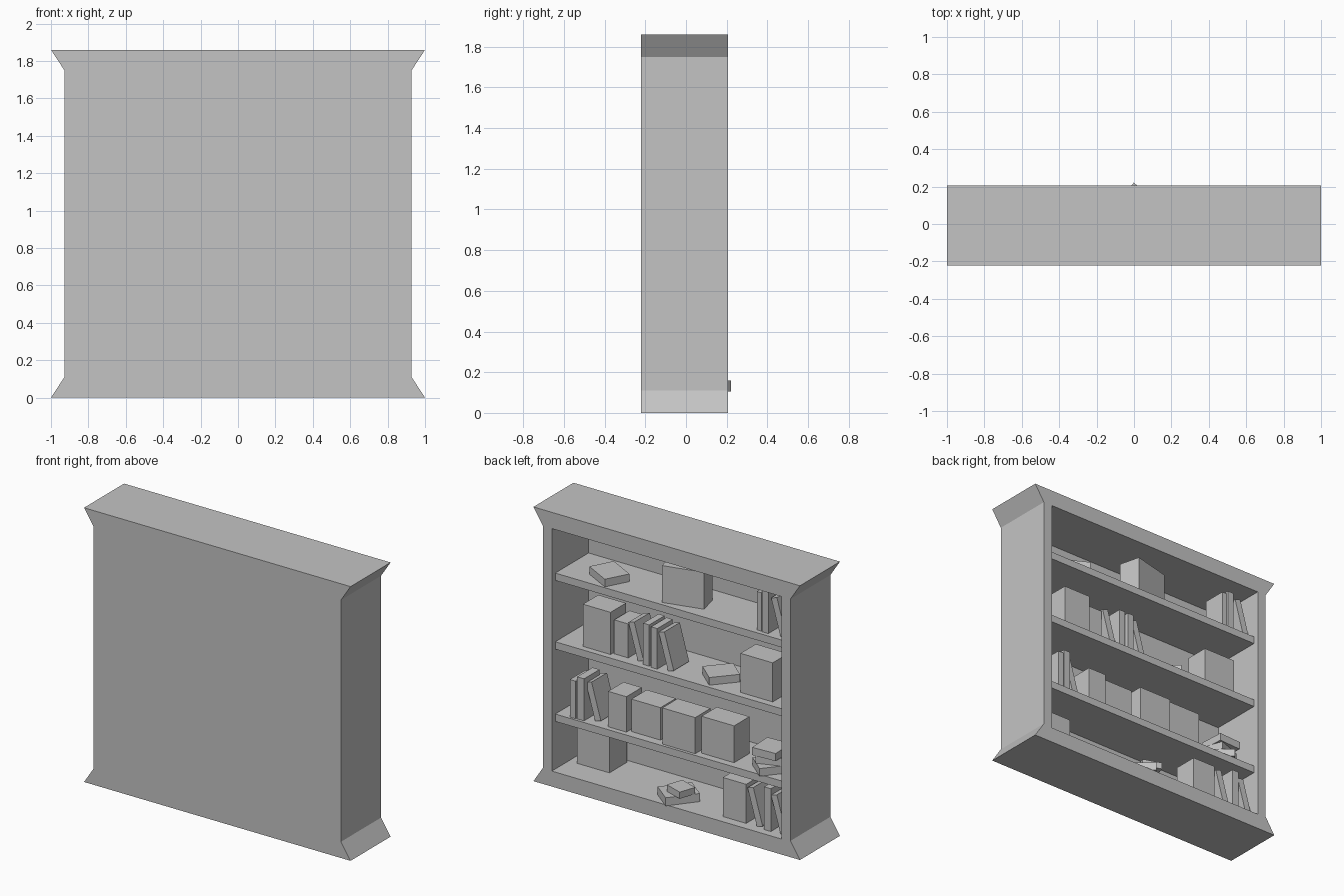
import bpy, bmesh
from math import radians
from mathutils import Matrix, Vector

if "Cube" in bpy.data.objects:
    bpy.data.objects.remove(bpy.data.objects["Cube"])

grey = bpy.data.materials.new("plain grey")
grey.diffuse_color = (0.55, 0.55, 0.55, 1)
grey.use_nodes = True
grey.node_tree.nodes["Principled BSDF"].inputs["Base Color"].default_value = grey.diffuse_color

FRONT, BACK, INNER_BACK = 0.207, -0.222, -0.187
FLOOR, CEILING, INSIDE = 0.105, 1.75, 0.862


def finish(name, bm):
    bmesh.ops.recalc_face_normals(bm, faces=bm.faces)
    mesh = bpy.data.meshes.new(name)
    bm.to_mesh(mesh)
    bm.free()
    mesh.materials.append(grey)
    bpy.context.collection.objects.link(bpy.data.objects.new(name, mesh))


def box(name, centre, size, yaw=0, lean=0, rest=None):
    """Box turned about z and tilted about y; rest drops its lowest point to that height."""
    bm = bmesh.new()
    bmesh.ops.create_cube(bm, size=1)
    turn = Matrix.Rotation(radians(yaw), 4, 'Z') @ Matrix.Rotation(radians(lean), 4, 'Y')
    bm.transform(Matrix.Translation(centre) @ turn @ Matrix.Diagonal((*size, 1)))
    if rest is not None:
        drop = rest - min(v.co.z for v in bm.verts)
        bm.transform(Matrix.Translation((0, 0, drop)))
    finish(name, bm)


# Cabinet: flared outline with one rectangular recess open towards +y
bm = bmesh.new()
outline = [(-1, 0), (1, 0), (.928, .11), (.928, 1.75), (1, 1.86), (-1, 1.86), (-.928, 1.75), (-.928, .11)]
opening = [(-INSIDE, FLOOR), (INSIDE, FLOOR), (INSIDE, CEILING), (-INSIDE, CEILING)]


def ring(points, y):
    return [bm.verts.new((x, y, z)) for x, z in points]


def walls(a, b):
    for i in range(len(a)):
        j = (i + 1) % len(a)
        bm.faces.new((a[i], a[j], b[j], b[i]))


o_back, o_front = ring(outline, BACK), ring(outline, FRONT)
i_front, i_back = ring(opening, FRONT), ring(opening, INNER_BACK)
walls(o_back, o_front)
walls(i_front, i_back)
bm.faces.new(o_back)
bm.faces.new(i_back)
o, i = o_front, i_front
for rim in ((o[0], o[1], o[2], i[1], i[0], o[7]), (o[2], o[3], i[2], i[1]),
            (o[3], o[4], o[5], o[6], i[3], i[2]), (o[6], o[7], i[0], i[3])):
    bm.faces.new(rim)
finish("cabinet", bm)

# Shelves
LOW, MID, HIGH = 0.478, 0.968, 1.434
for name, top in (("low_shelf", LOW), ("middle_shelf", MID), ("high_shelf", HIGH)):
    box(name, (0, (0.17 + INNER_BACK) / 2, top - 0.025), (2 * INSIDE, 0.17 - INNER_BACK, 0.05))


def upright(z, x0, x1, y, h, depth=0.165, name="upright_book"):
    box(name, ((x0 + x1) / 2, y - depth / 2, z + h / 2), (abs(x1 - x0), depth, h))


def leaning(z, x, y, h=0.255, thick=0.045):
    box("leaning_book", (x, y - 0.083, z), (thick, 0.165, h), lean=16, rest=z)


def flat(z, x, y, w, d, yaw, h=0.052):
    box("flat_book", (x, y, z + h / 2), (w, d, h), yaw=yaw)


# High shelf
flat(HIGH, .55, .036, .21, .17, -28)
box("book_block", (-.037, .038, HIGH + .125), (.277, .148, .25), yaw=14)
upright(HIGH, -.626, -.66, .135, .26)
upright(HIGH, -.668, -.716, .14, .28)
leaning(HIGH, -.79, .135)

# Middle shelf
upright(MID, .685, .477, .127, .286, name="book_block")
upright(MID, .465, .36, .105, .23, name="book_block")
leaning(MID, .298, .11)
upright(MID, .23, .185, .13, .28)
upright(MID, .166, .12, .137, .275)
leaning(MID, .065, .12)
flat(MID, -.275, .016, .195, .17, 49)
upright(MID, -.493, -.735, .12, .265, name="book_block")

# Low shelf
upright(LOW, .763, .72, .155, .255)
upright(LOW, .712, .66, .15, .285)
leaning(LOW, .615, .115)
upright(LOW, .49, .353, .135, .24, name="book_block")
upright(LOW, .333, .114, .11, .22, name="book_block")
upright(LOW, .073, -.174, .15, .245, name="book_block")
upright(LOW, -.2, -.445, .12, .25, name="book_block")
flat(LOW, -.685, .06, .2, .17, 50)
flat(LOW + .052, -.68, .04, .18, .15, 20)
flat(LOW + .104, -.68, .055, .17, .175, 3)

# Cabinet floor
upright(FLOOR, .8, .557, .025, .25, .19, "book_block")
flat(FLOOR, -.003, .082, .22, .17, 51.7, .055)
flat(FLOOR + .055, -.036, .105, .135, .118, -19, .045)
upright(FLOOR, -.378, -.553, .145, .265, name="book_block")
leaning(FLOOR, -.62, .145)
upright(FLOOR, -.695, -.745, .155, .29)
leaning(FLOOR, -.8, .15)
